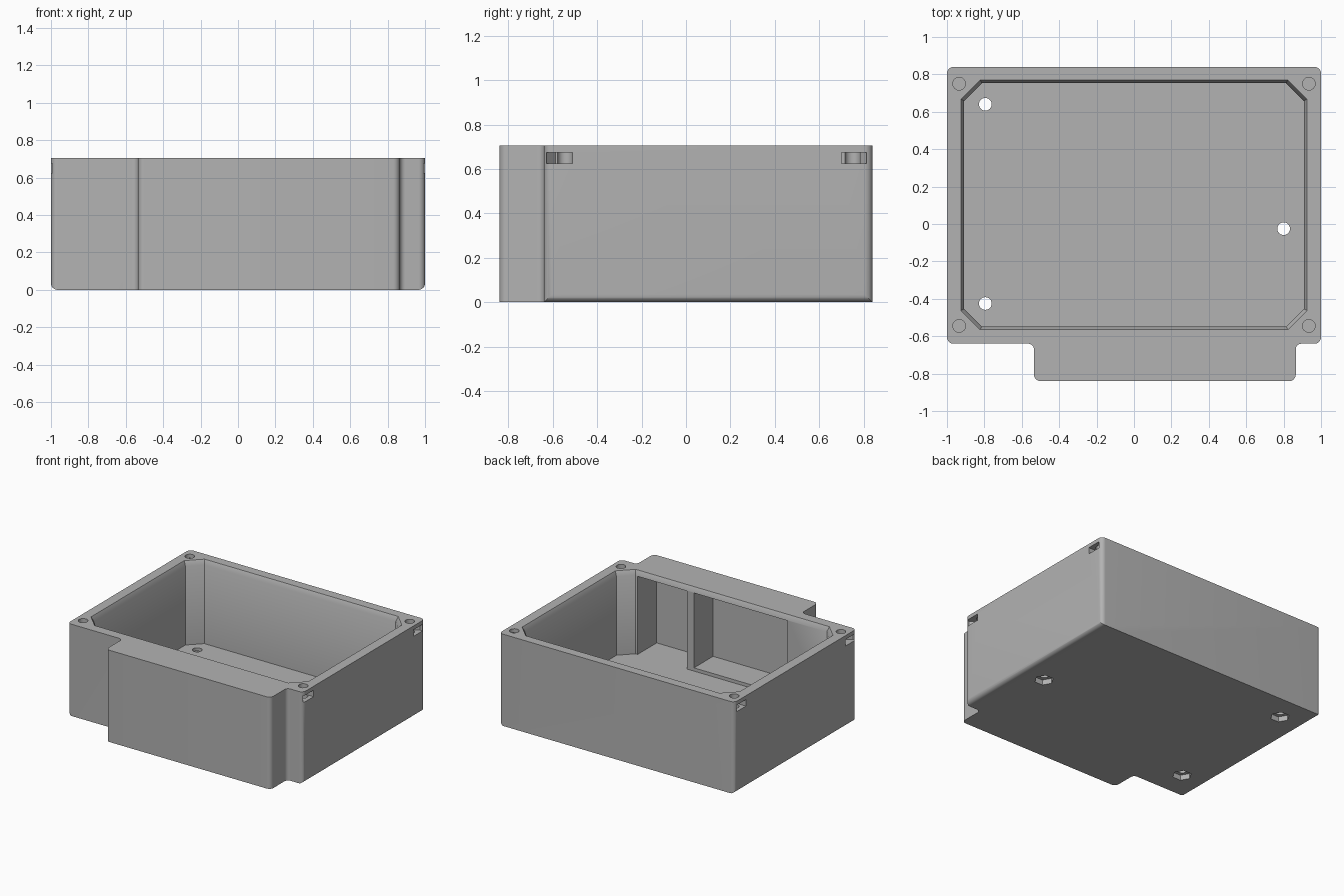
import bpy, bmesh, math
from mathutils import Vector

cube = bpy.data.objects.get("Cube")
if cube:
    bpy.data.objects.remove(cube)

grey = bpy.data.materials.new("plain grey")
grey.use_nodes = True
COLOUR = (0.45, 0.45, 0.45, 1)
grey.diffuse_color = COLOUR
grey.node_tree.nodes["Principled BSDF"].inputs["Base Color"].default_value = COLOUR

TOP, FLOOR, LIP = 0.705, 0.065, 0.67


def loft(name, rings):
    """Closed solid through rings of equal point count."""
    bm = bmesh.new()
    rows = [[bm.verts.new(p) for p in ring] for ring in rings]
    n = len(rows[0])
    for a, b in zip(rows, rows[1:]):
        for i in range(n):
            j = (i + 1) % n
            bm.faces.new((a[i], a[j], b[j], b[i]))
    bm.faces.new(rows[0][::-1])
    bm.faces.new(rows[-1])
    bmesh.ops.recalc_face_normals(bm, faces=bm.faces)
    mesh = bpy.data.meshes.new(name)
    bm.to_mesh(mesh)
    bm.free()
    mesh.materials.append(grey)
    ob = bpy.data.objects.new(name, mesh)
    bpy.context.collection.objects.link(ob)
    return ob


def prism(name, pts, lo, hi):
    return loft(name, [[(x, y, z) for x, y in pts] for z in (lo, hi)])


def box(name, x0, x1, y0, y1, z0, z1):
    return prism(name, [(x0, y0), (x1, y0), (x1, y1), (x0, y1)], z0, z1)


def ngon(x, y, r, n):
    return [(x + r * math.cos(math.tau * i / n), y + r * math.sin(math.tau * i / n))
            for i in range(n)]


def rounded(corners, steps=8):
    """Round each right-angled corner (x, y, radius) of an outline."""
    out = []
    for i, (x, y, r) in enumerate(corners):
        p = Vector((x, y))
        if r == 0:
            out.append((x, y))
            continue
        u = (Vector(corners[i - 1][:2]) - p).normalized()
        v = (Vector(corners[(i + 1) % len(corners)][:2]) - p).normalized()
        for k in range(steps + 1):
            t = math.pi / 2 * k / steps
            out.append(tuple(p + r * (u * (1 - math.sin(t)) + v * (1 - math.cos(t)))))
    return out


def octagon(x, y0, y1, c, z):
    return [(a, b, z) for a, b in (
        (-x + c, y0), (x - c, y0), (x, y0 + c), (x, y1 - c),
        (x - c, y1), (-x + c, y1), (-x, y1 - c), (-x, y0 + c))]


# Outer block with the front bulge
R = 0.035
body = prism("enclosure_body", rounded([
    (-1, -0.64, R), (-0.535, -0.64, 0.03), (-0.535, -0.84, R), (0.865, -0.84, R),
    (0.865, -0.64, 0.03), (1, -0.64, R), (1, 0.84, R), (-1, 0.84, R)]), 0, TOP)

# Side profile that rounds the lower side edges
side = rounded([(-1, 0, 0.035), (1, 0, 0.035), (1, 1, 0), (-1, 1, 0)])
keep = loft("side_edge_rounding", [[(x, y, z) for x, z in side] for y in (-1, 1)])

# Main cavity with a bevelled lip
cutters = [loft("main_cavity", [
    octagon(0.908, -0.548, 0.753, 0.095, FLOOR),
    octagon(0.908, -0.548, 0.753, 0.095, LIP),
    octagon(0.925, -0.565, 0.77, 0.102, TOP),
    octagon(0.925, -0.565, 0.77, 0.102, TOP + 0.1)])]

# Two compartments inside the bulge
cutters.append(box("small_compartment", 0.376, 0.795, -0.78, -0.5, FLOOR, LIP - 0.005))
cutters.append(box("large_compartment", -0.48, 0.316, -0.78, -0.5, 0.09, LIP - 0.005))

# Lid screw holes and side nut slots at the corners
for s in (-1, 1):
    for y, edge, inner, far in ((0.75, 0.812, 0.776, 0.70), (-0.545, -0.628, -0.587, -0.511)):
        cutters.append(prism("lid_screw_hole", ngon(s * 0.935, y, 0.034, 24), 0.55, 0.8))
        cutters.append(prism("nut_slot", [
            (s * 1.05, edge), (s * 0.98, edge), (s * 0.93, inner),
            (s * 0.93, far), (s * 1.05, far)], 0.625, 0.675))

# Mounting holes with hexagonal recesses underneath
for x, y in ((-0.795, 0.64), (-0.795, -0.425), (0.80, -0.025)):
    cutters.append(prism("mounting_hole", ngon(x, y, 0.034, 24), -0.1, 0.2))
    cutters.append(prism("nut_recess", ngon(x, y, 0.068, 6), -0.1, 0.04))

# Carve the body
for cutter in [keep] + cutters:
    mod = body.modifiers.new(cutter.name, "BOOLEAN")
    mod.operation = "INTERSECT" if cutter == keep else "DIFFERENCE"
    mod.solver = "EXACT"
    mod.object = cutter
bpy.context.view_layer.update()
carved = bpy.data.meshes.new_from_object(body.evaluated_get(bpy.context.evaluated_depsgraph_get()))
body.modifiers.clear()
body.data = carved
for cutter in [keep] + cutters:
    bpy.data.objects.remove(cutter)

bpy.ops.object.select_all(action="DESELECT")
body.select_set(True)
bpy.context.view_layer.objects.active = body
bpy.ops.object.shade_smooth_by_angle(angle=math.radians(30))
